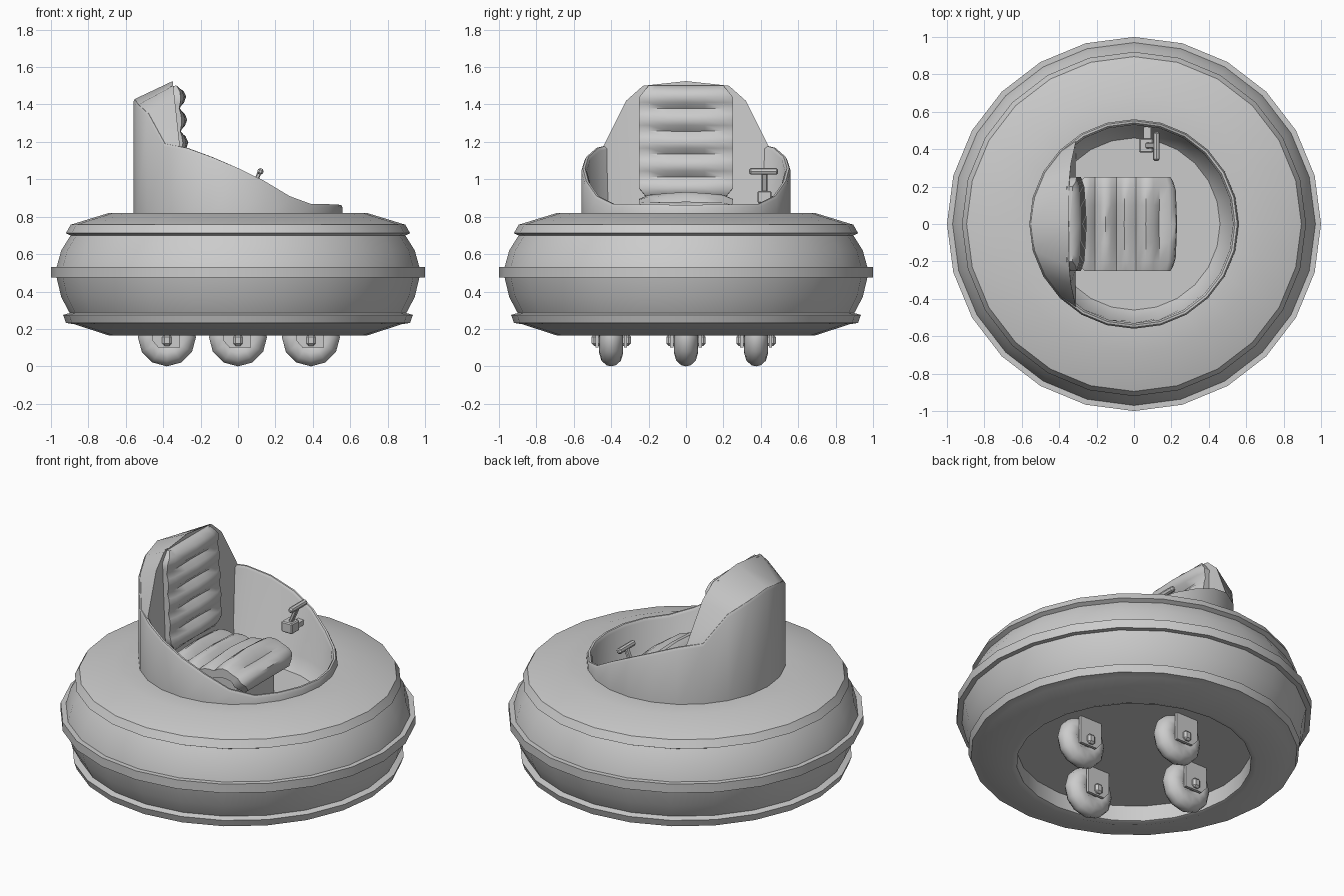
import bpy, bmesh, math
from mathutils import Vector

if "Cube" in bpy.data.objects:
    bpy.data.objects.remove(bpy.data.objects["Cube"])

SEG = 24


def loft(name, rings, closed=True, caps=(False, False), angle=35):
    """Skin a list of equal-length point rows."""
    bm = bmesh.new()
    rows = [[bm.verts.new(p) for p in r] for r in rings]
    n = len(rows[0])
    for a, b in zip(rows, rows[1:]):
        for i in range(n if closed else n - 1):
            j = (i + 1) % n
            bm.faces.new((a[i], a[j], b[j], b[i]))
    if caps[0]:
        bm.faces.new(rows[0][::-1])
    if caps[1]:
        bm.faces.new(rows[-1])
    bmesh.ops.recalc_face_normals(bm, faces=bm.faces)
    return finish(name, bm, angle)


def finish(name, bm, angle=35):
    me = bpy.data.meshes.new(name)
    bm.to_mesh(me)
    bm.free()
    ob = bpy.data.objects.new(name, me)
    bpy.context.collection.objects.link(ob)
    bpy.ops.object.select_all(action='DESELECT')
    ob.select_set(True)
    bpy.context.view_layer.objects.active = ob
    bpy.ops.object.shade_smooth_by_angle(angle=math.radians(angle))
    return ob


def circle(r, z, n=SEG):
    """Ring about z; z may be a height or a function of the ring index."""
    return [(r * math.cos(2 * math.pi * i / n), r * math.sin(2 * math.pi * i / n),
             z(i) if callable(z) else z) for i in range(n)]


def box(name, centre, size, bevel=0.0, tilt=0.0):
    bpy.ops.mesh.primitive_cube_add(size=1, location=centre, rotation=(0, tilt, 0))
    ob = bpy.context.object
    ob.name = name
    ob.scale = size
    bpy.ops.object.transform_apply(location=False, rotation=False, scale=True)
    if bevel:
        m = ob.modifiers.new("bevel", 'BEVEL')
        m.width = bevel
        m.segments = 1
    return ob


# Inflated bumper body with underside recess, two lips and a belt
profile = [(.66, .27), (.66, .175), (.69, .165), (.875, .225), (.92, .232), (.935, .275),
           (.90, .285), (.945, .37), (.97, .475), (1, .475), (1, .53), (.97, .53),
           (.945, .62), (.895, .70), (.92, .712), (.895, .757), (.69, .82), (.53, .82)]
loft("bumper_body", [circle(r, z) for r, z in profile], caps=(True, False), angle=40)

# Cockpit tub with a rim that falls from back to front
RIM = [.862, .865, .867, .868, .91, .99, 1.06, 1.12, 1.168, 1.19, 1.35, 1.40, 1.43]


def rim(i):
    return RIM[min(i, SEG - i)]


loft("cockpit_tub", [circle(.56, .79), circle(.56, lambda i: rim(i) - .015), circle(.552, rim),
                     circle(.54, rim), circle(.53, lambda i: rim(i) - .015), circle(.52, .68),
                     circle(.46, .6)],
     caps=(False, True), angle=50)

# Seat backing: flat wall plus hood sloping back to the tub rim
half = [(.445, 1.17), (.32, 1.42), (.23, 1.50)]
outline = half + [(0, 1.525)] + [(-y, z) for y, z in half[::-1]]
hood_rim = circle(.55, rim)[9:16]
loft("seat_backing", [[(-.31, y, .6) for y, z in outline],
                      [(-.31 - (z - 1.17) * .11, y, z) for y, z in outline],
                      hood_rim], closed=False)


# Ribbed pads that follow a path in the xz plane
def pad(name, path, ribs, edge, crown):
    pts = [Vector(p) for p in path]
    lens = [(b - a).length for a, b in zip(pts, pts[1:])]
    total = sum(lens)
    steps = ribs * 4
    centre = []
    for k in range(steps + 1):
        d = total * k / steps
        i = 0
        while i < len(lens) - 1 and d > lens[i]:
            d -= lens[i]
            i += 1
        centre.append(pts[i].lerp(pts[i + 1], min(d / lens[i], 1)))
    rings = []
    for k, c in enumerate(centre):
        t = (centre[min(k + 1, steps)] - centre[max(k - 1, 0)]).normalized()
        nrm = Vector((-t.y, t.x))
        end = min(k, steps - k)
        w = .25 - .05 * max(0, 1 - end / 2)
        puff = math.sin(math.pi * (k % 4) / 4)
        e = edge * (.65 + .35 * puff) * (.6 if end == 0 else 1)
        row = []
        for v in (-1, -1, -.8, -.4, 0, .4, .8, 1, 1):
            h = e + (crown * puff - .25 * edge * (1 - puff)) * (1 - abs(v)) ** .6
            row.append((v, h * (.75 if abs(v) == 1 else 1)))
        row[0] = (-1, -.02)
        row[-1] = (1, -.02)
        rings.append([(c.x + nrm.x * h, v * w, c.y + nrm.y * h) for v, h in row])
    return loft(name, rings, caps=(True, True), angle=45)


pad("backrest_pad", [(-.34, 1.50), (-.31, .89)], 5, .04, .02)
pad("seat_cushion", [(-.32, .82), (-.05, .825), (.08, .86), (.14, .85), (.2, .77)], 5, .05, .025)
box("seat_pedestal", (-.09, 0, .7), (.42, .36, .22))

# Control lever on the left wall
box("lever_base", (.065, .42, .905), (.075, .075, .065), .006)
box("lever_bracket", (.07, .48, .895), (.04, .1, .03))
box("lever_stem", (.093, .42, .985), (.022, .03, .13), .005, .4)
box("lever_handle", (.12, .415, 1.042), (.032, .155, .032), .009, .4)

# Four caster wheels in a cross, each in a chamfered fork
tyre = [(-.05, .06), (-.064, .085), (-.052, .125), (-.025, .149), (0, .155),
        (.025, .149), (.052, .125), (.064, .085), (.05, .06)]
fork = [(-.08, .28), (-.08, .14), (-.045, .1), (.07, .1), (.07, .28)]
for label, cx, cy in (("left", -.38, 0), ("right", .39, 0), ("front", 0, -.4), ("back", 0, .375)):
    loft("wheel_" + label,
         [[(cx + r * math.sin(a * math.pi / 6), cy + w, .155 - r * math.cos(a * math.pi / 6))
           for a in range(12)] for w, r in tyre], caps=(True, True), angle=50)
    for s in (-1, 1):
        loft("fork_%s_%s" % (label, "outer" if s > 0 else "inner"),
             [[(cx + x, cy + s * w, z) for x, z in fork] for w in (.068, .085)],
             caps=(True, True), angle=20)
    box("axle_" + label, (cx, cy, .14), (.05, .21, .06), .012)
